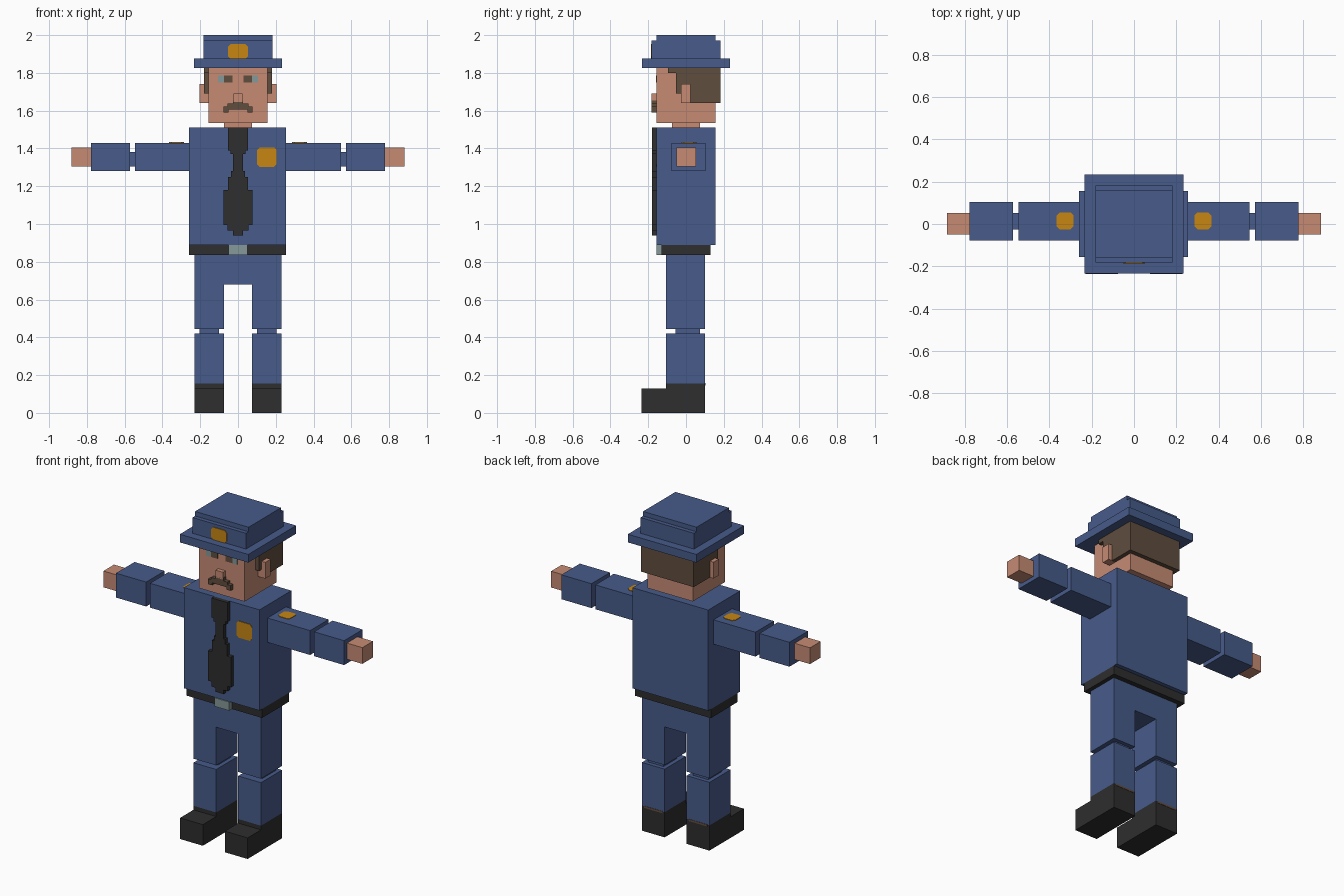
import bpy, bmesh

cube = bpy.data.objects.get("Cube")
if cube:
    bpy.data.objects.remove(cube, do_unlink=True)


def material(name, rgb):
    """Flat material from 0-255 screen colour."""
    lin = [((c / 255 + 0.055) / 1.055) ** 2.4 for c in rgb] + [1.0]
    m = bpy.data.materials.new(name)
    m.use_nodes = True
    m.diffuse_color = lin
    m.node_tree.nodes["Principled BSDF"].inputs["Base Color"].default_value = lin
    return m


BLUE = material("uniform_blue", (71, 91, 138))
SKIN = material("skin", (198, 139, 116))
BLACK = material("black_leather", (46, 46, 46))
HAIR = material("brown_hair", (96, 77, 63))
GOLD = material("gold_badge", (198, 134, 18))
GREY = material("pale_grey", (134, 153, 153))


def make(name, bm, mat):
    bmesh.ops.recalc_face_normals(bm, faces=bm.faces)
    me = bpy.data.meshes.new(name)
    bm.to_mesh(me)
    bm.free()
    me.materials.append(mat)
    ob = bpy.data.objects.new(name, me)
    bpy.context.collection.objects.link(ob)
    return ob


def add_box(bm, x, y, z):
    verts = bmesh.ops.create_cube(bm, size=1)["verts"]
    for v in verts:
        v.co = [r[0] if c < 0 else r[1] for c, r in zip(v.co, (x, y, z))]


def box(name, mat, x, y, z):
    bm = bmesh.new()
    add_box(bm, x, y, z)
    return make(name, bm, mat)


def pair(name, mat, x, y, z):
    """Box on the left (+x) and its mirror image on the right."""
    box("left_" + name, mat, x, y, z)
    box("right_" + name, mat, (-x[1], -x[0]), y, z)


def prism(name, mat, points, place, d0, d1):
    """Extrude a 2D outline between depths d0 and d1."""
    bm = bmesh.new()
    a = [bm.verts.new(place(u, v, d0)) for u, v in points]
    b = [bm.verts.new(place(u, v, d1)) for u, v in points]
    bm.faces.new(a)
    bm.faces.new(b[::-1])
    for i in range(len(a)):
        j = (i + 1) % len(a)
        bm.faces.new((a[i], b[i], b[j], a[j]))
    return make(name, bm, mat)


def octagon(u0, u1, v0, v1, c=0.014):
    return [(u0 + c, v0), (u1 - c, v0), (u1, v0 + c), (u1, v1 - c),
            (u1 - c, v1), (u0 + c, v1), (u0, v1 - c), (u0, v0 + c)]


def on_front(u, v, d):
    return (u, d, v)


def on_top(u, v, d):
    return (u, v, d)


# Legs and shoes
LEG = (0.075, 0.23)
box("hips", BLUE, (-0.23, 0.23), (-0.105, 0.1), (0.68, 0.835))
pair("thigh", BLUE, LEG, (-0.105, 0.1), (0.445, 0.68))
pair("knee", BLUE, (0.10, 0.205), (-0.055, 0.075), (0.42, 0.445))
pair("shin", BLUE, LEG, (-0.105, 0.1), (0.155, 0.42))
pair("shoe_heel", BLACK, LEG, (-0.105, 0.1), (0, 0.155))
pair("shoe_toe", BLACK, LEG, (-0.235, -0.105), (0, 0.13))
pair("sock_trim", HAIR, (0.09, 0.215), (0.1, 0.102), (0.145, 0.157))

# Torso and belt
box("torso", BLUE, (-0.26, 0.255), (-0.155, 0.155), (0.89, 1.51))
box("belt", BLACK, (-0.26, 0.255), (-0.13, 0.13), (0.835, 0.89))
box("belt_buckle", GREY, (-0.05, 0.05), (-0.157, -0.13), (0.835, 0.888))

# Stepped tie: (bottom, top, half width), outlined down one side and up the other
tie_steps = [(1.39, 1.51, 0.053), (1.37, 1.39, 0.04), (1.28, 1.37, 0.026),
             (1.25, 1.28, 0.038), (1.18, 1.25, 0.052), (0.995, 1.18, 0.077),
             (0.965, 0.995, 0.055), (0.94, 0.965, 0.027)]
side = []
for lo, hi, w in tie_steps:
    side += [(w, hi), (w, lo)]
outline = side + [(-u, v) for u, v in reversed(side)]
prism("tie", BLACK, outline, on_front, -0.18, -0.155)

# Arms
ARM_Y, ARM_Z = (-0.077, 0.103), (1.28, 1.43)
pair("upper_arm", BLUE, (0.255, 0.545), ARM_Y, ARM_Z)
pair("elbow", BLUE, (0.545, 0.572), (-0.025, 0.053), (1.305, 1.38))
pair("forearm", BLUE, (0.572, 0.777), ARM_Y, ARM_Z)
pair("hand", SKIN, (0.777, 0.882), (-0.05, 0.053), (1.305, 1.405))

# Badges
prism("chest_badge", GOLD, octagon(0.10, 0.205, 1.303, 1.405), on_front, -0.159, -0.155)
prism("hat_badge", GOLD, octagon(-0.053, 0.053, 1.875, 1.952), on_front, -0.186, -0.182)
prism("left_shoulder_badge", GOLD, octagon(0.285, 0.365, -0.025, 0.055), on_top, 1.43, 1.433)
prism("right_shoulder_badge", GOLD, octagon(-0.365, -0.285, -0.025, 0.055), on_top, 1.43, 1.433)

# Head, ears and nose
box("neck", SKIN, (-0.075, 0.075), (-0.075, 0.075), (1.51, 1.535))
box("head", SKIN, (-0.155, 0.155), (-0.157, 0.155), (1.535, 1.83))
pair("ear", SKIN, (0.155, 0.205), (-0.027, 0.025), (1.64, 1.74))
box("nose", SKIN, (-0.025, 0.025), (-0.182, -0.157), (1.645, 1.69))

# Hair: back block with side pieces stepping forward over the ears
box("hair_back", HAIR, (-0.18, 0.18), (0.155, 0.182), (1.64, 1.828))
pair("hair_side", HAIR, (0.155, 0.18), (0.02, 0.156), (1.64, 1.828))
pair("sideburn", HAIR, (0.155, 0.18), (-0.053, 0.02), (1.69, 1.828))
pair("hair_temple", HAIR, (0.155, 0.18), (-0.095, -0.053), (1.80, 1.828))

# Eyes
pair("eye_white", GREY, (0.073, 0.105), (-0.16, -0.157), (1.75, 1.787))
pair("iris", HAIR, (0.028, 0.073), (-0.16, -0.157), (1.75, 1.787))

# Moustache built from stacked rows
bm = bmesh.new()
for x0, x1, z0, z1 in [(-0.027, 0.027, 1.635, 1.655), (-0.055, 0.055, 1.62, 1.637),
                       (-0.077, 0.077, 1.605, 1.622), (-0.077, -0.05, 1.59, 1.607),
                       (0.05, 0.077, 1.59, 1.607)]:
    add_box(bm, (x0, x1), (-0.182, -0.157), (z0, z1))
make("moustache", bm, HAIR)

# Hat
box("hat_brim", BLUE, (-0.233, 0.233), (-0.233, 0.233), (1.825, 1.875))
box("hat_crown", BLUE, (-0.182, 0.182), (-0.182, 0.182), (1.875, 1.972))
box("hat_top", BLUE, (-0.182, 0.182), (-0.157, 0.157), (1.972, 2.0))
